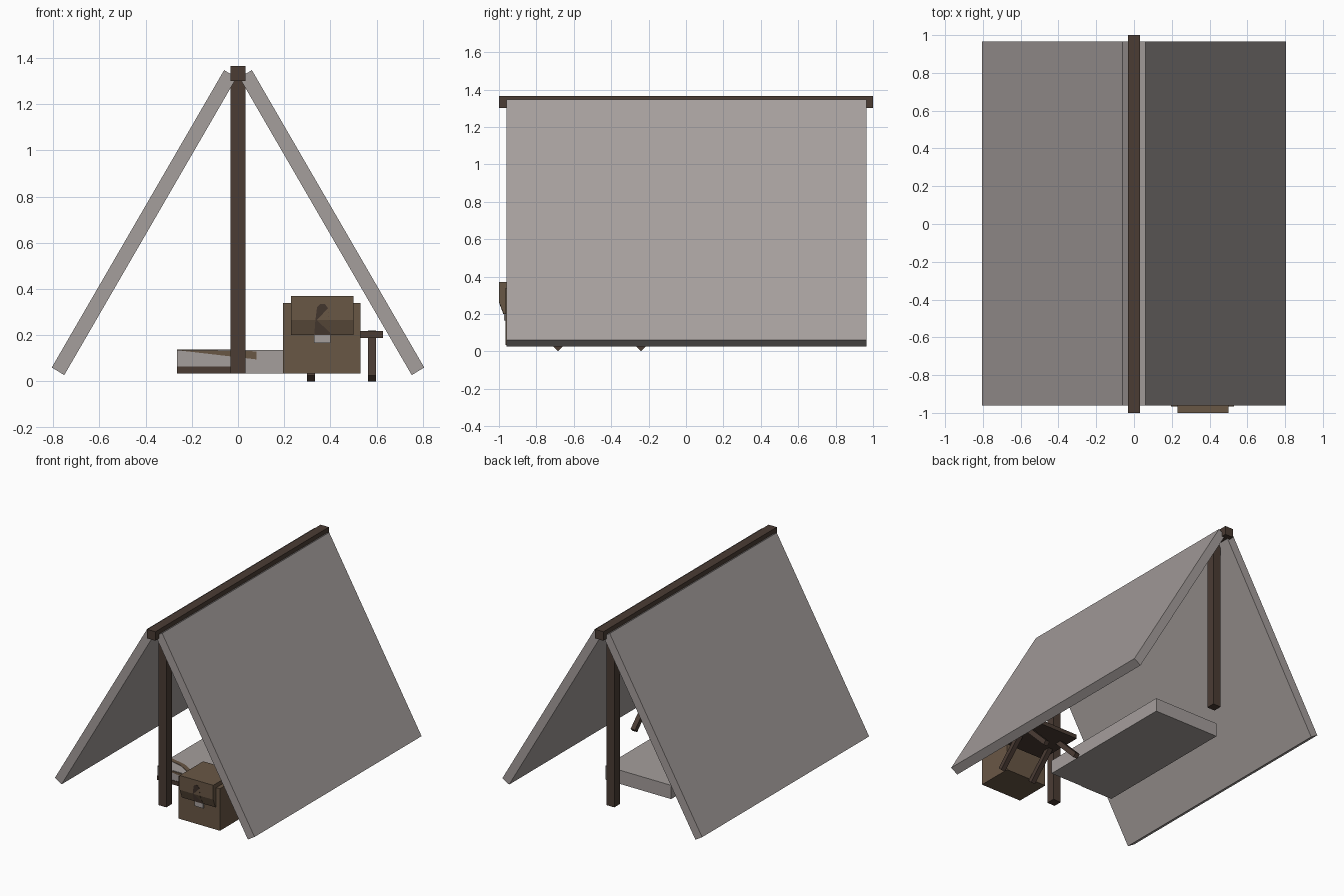
import bpy, bmesh, math
from mathutils import Matrix

if "Cube" in bpy.data.objects:
    bpy.data.objects.remove(bpy.data.objects["Cube"])


def material(name, rgb):
    m = bpy.data.materials.new(name)
    m.diffuse_color = (*rgb, 1)
    m.use_nodes = True
    m.node_tree.nodes["Principled BSDF"].inputs["Base Color"].default_value = m.diffuse_color
    return m


CANVAS = material("grey canvas", (0.376, 0.342, 0.332))
WOOD = material("dark brown wood", (0.069, 0.045, 0.034))
LEATHER = material("tan leather", (0.141, 0.095, 0.060))


def finish(name, bm, mat):
    bmesh.ops.recalc_face_normals(bm, faces=bm.faces)
    mesh = bpy.data.meshes.new(name)
    bm.to_mesh(mesh)
    bm.free()
    mesh.materials.append(mat)
    ob = bpy.data.objects.new(name, mesh)
    bpy.context.collection.objects.link(ob)
    return ob


def box(name, x, y, z, mat):
    """Axis-aligned box from (min, max) ranges."""
    bm = bmesh.new()
    bmesh.ops.create_cube(bm, size=1)
    for v in bm.verts:
        for i, (lo, hi) in enumerate((x, y, z)):
            v.co[i] = lo + (v.co[i] + 0.5) * (hi - lo)
    return finish(name, bm, mat)


def prism(name, pts, lo, hi, axis, mat):
    """Extrude a 2D outline along an axis; outline uses the other two axes."""
    bm = bmesh.new()

    def place(p, d):
        c = list(p)
        c.insert(axis, d)
        return bm.verts.new(c)
    a = [place(p, lo) for p in pts]
    b = [place(p, hi) for p in pts]
    bm.faces.new(a)
    bm.faces.new(b)
    n = len(pts)
    for i in range(n):
        j = (i + 1) % n
        bm.faces.new((a[i], a[j], b[j], b[i]))
    return finish(name, bm, mat)


# Tent: two leaning panels, ridge beam and two poles
for side, label in ((1, "right"), (-1, "left")):
    outline = [(0.06, 1.347), (0.806, 0.06), (0.752, 0.027), (0.006, 1.315)]
    prism("tent_panel_" + label, [(side * x, z) for x, z in outline],
          -0.96, 0.965, 1, CANVAS)
box("ridge_beam", (-0.033, 0.033), (-1, 1), (1.30, 1.365), WOOD)
for y, label in ((-0.84, "front"), (0.84, "back")):
    box("pole_" + label, (-0.032, 0.032), (y - 0.032, y + 0.032),
        (0.035, 1.30), WOOD)

# Bed mat with brown trim at its front end
box("bed_mat", (-0.265, 0.265), (-0.55, 0.55), (0.035, 0.135), CANVAS)
box("mat_base_trim", (-0.265, 0.0), (-0.554, -0.55), (0.035, 0.065), WOOD)
prism("mat_end_trim", [(-0.265, 0.135), (0.08, 0.13), (0.08, 0.095)],
      -0.554, -0.55, 1, LEATHER)
prism("mat_top_band", [(-0.265, -0.40), (-0.13, -0.43), (-0.01, -0.50),
                       (-0.03, -0.525), (-0.14, -0.46), (-0.265, -0.43)],
      0.135, 0.138, 2, LEATHER)

# Stool: square seat on two pairs of legs splayed at 45 degrees
SX, SY = 0.448, -0.4625
box("stool_seat", (SX - 0.18, SX + 0.18), (SY - 0.18, SY + 0.18),
    (0.187, 0.217), WOOD)
for sx in (-1, 1):
    for sy in (-1, 1):
        leg = box("stool_leg", (-0.0175, 0.0175), (-0.0175, 0.0175),
                  (0, 0.275), WOOD)
        foot = Matrix.Translation((SX + sx * 0.132, SY + sy * 0.2225, 0.0248))
        tilt = Matrix.Rotation(sy * math.pi / 4, 4, 'X')
        leg.data.transform(foot @ tilt @ Matrix.Translation((0, 0, -0.0175)))

# Bag: body, overhanging flap, closing strap and buckle
box("bag_body", (0.195, 0.53), (-0.965, -0.70), (0.033, 0.34), LEATHER)
prism("bag_flap", [(-0.73, 0.37), (-1.0, 0.37), (-1.0, 0.265),
                   (-0.975, 0.20), (-0.73, 0.20)], 0.23, 0.50, 0, LEATHER)
strap = [(0.33, 0.20), (0.335, 0.265), (0.342, 0.32), (0.355, 0.335),
         (0.375, 0.335), (0.388, 0.32), (0.395, 0.265), (0.40, 0.20)]
bag_strap = prism("bag_strap", strap, -1.0, -0.995, 1, WOOD)
for v in bag_strap.data.vertices:
    if v.co.z < 0.21:
        v.co.y += 0.023
    else:
        v.co.y += 0.0 if v.co.y > -0.998 else -0.001
box("bag_buckle", (0.33, 0.40), (-0.974, -0.965), (0.165, 0.20), CANVAS)
